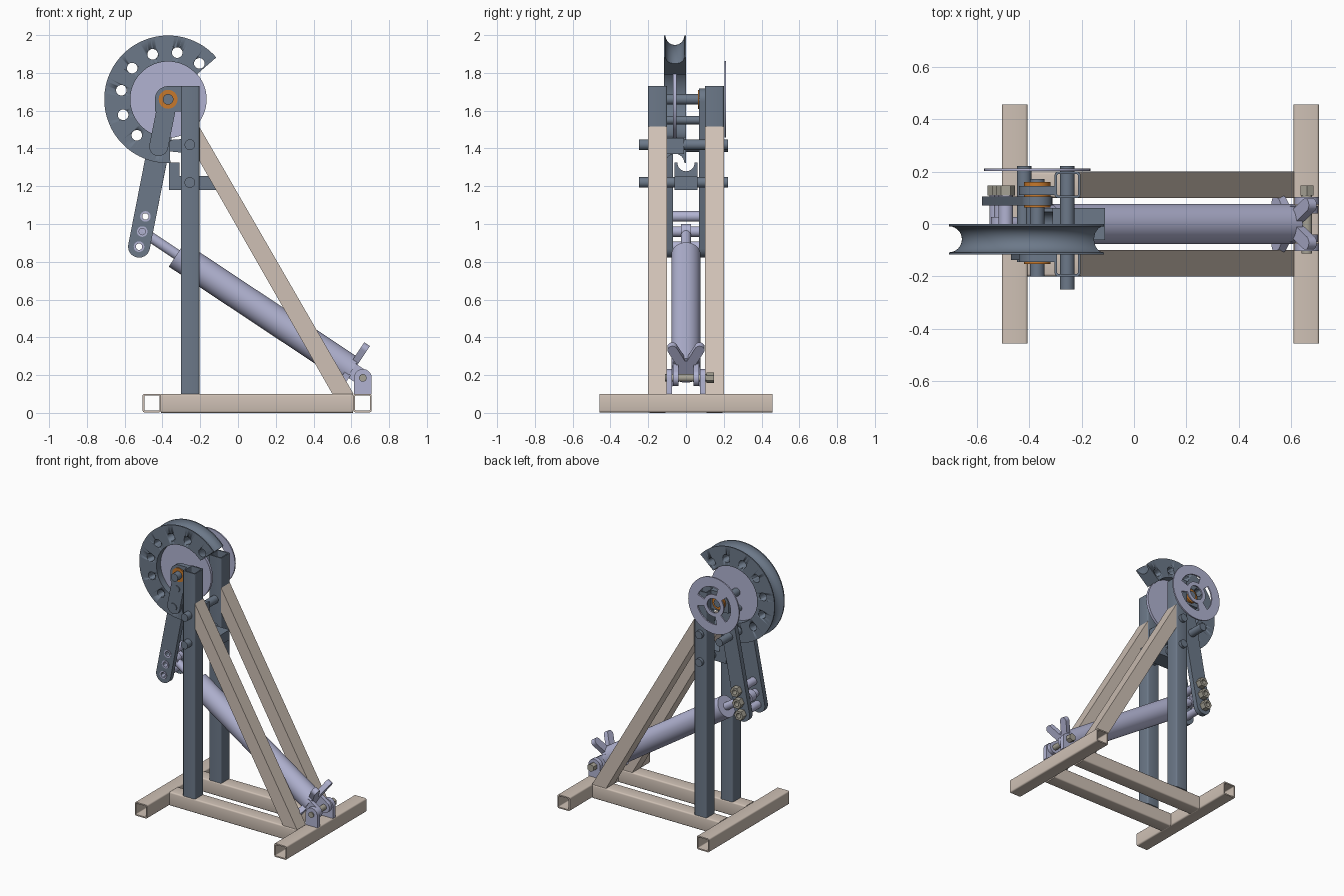
import bpy, bmesh
from math import sin, cos, pi, radians, atan2
from mathutils import Matrix, Vector

cube = bpy.data.objects.get("Cube")
if cube:
    bpy.data.objects.remove(cube)


def material(name, rgb):
    m = bpy.data.materials.new(name)
    m.use_nodes = True
    m.diffuse_color = (*rgb, 1)
    m.node_tree.nodes["Principled BSDF"].inputs["Base Color"].default_value = (*rgb, 1)
    return m


BEIGE = material("beige paint", (0.62, 0.53, 0.46))
BLUE = material("blue grey paint", (0.15, 0.19, 0.25))
LILAC = material("lilac metal", (0.44, 0.45, 0.64))
ORANGE = material("orange bronze", (0.57, 0.19, 0.025))
STEEL = material("warm steel", (0.38, 0.36, 0.30))


# ---- outline helpers ----
def arc(c, r, a0, a1, n):
    return [(c[0] + r * cos(radians(a0 + (a1 - a0) * i / n)),
             c[1] + r * sin(radians(a0 + (a1 - a0) * i / n))) for i in range(n + 1)]


def circle(c, r, n=32):
    return arc(c, r, 0, 360, n)[:-1]


def rect(x0, x1, y0, y1, r=0.0):
    if not r:
        return [(x0, y0), (x1, y0), (x1, y1), (x0, y1)]
    corners = [(x1 - r, y1 - r), (x0 + r, y1 - r), (x0 + r, y0 + r), (x1 - r, y0 + r)]
    return [p for i, c in enumerate(corners) for p in arc(c, r, 90 * i, 90 * i + 90, 3)]


def capsule(p, q, r):
    a = atan2(q[1] - p[1], q[0] - p[0]) * 180 / pi
    return arc(q, r, a - 90, a + 90, 14) + arc(p, r, a + 90, a + 270, 14)


def square_tube(x0, x1, y0, y1, wall=0.009):
    return [rect(x0, x1, y0, y1, 0.01),
            rect(x0 + wall, x1 - wall, y0 + wall, y1 - wall, 0.006)]


# ---- solid helpers ----
def finish(name, bm, mat):
    bmesh.ops.remove_doubles(bm, verts=bm.verts, dist=1e-5)
    bmesh.ops.recalc_face_normals(bm, faces=bm.faces)
    me = bpy.data.meshes.new(name)
    bm.to_mesh(me)
    bm.free()
    me.materials.clear()
    me.materials.append(mat)
    ob = bpy.data.objects.new(name, me)
    bpy.context.collection.objects.link(ob)
    bpy.ops.object.select_all(action='DESELECT')
    ob.select_set(True)
    bpy.context.view_layer.objects.active = ob
    bpy.ops.object.shade_smooth_by_angle(angle=radians(32))
    return ob


def frame(u, v, w):
    return Matrix((u, v, w)).transposed().to_4x4()


AXES = {'X': frame((0, 1, 0), (0, 0, 1), (1, 0, 0)),
        'Y': frame((1, 0, 0), (0, 0, 1), (0, -1, 0)),
        'Z': Matrix.Identity(4)}


def extrude(name, loops, a, b, mat, axis='Y', matrix=None):
    """Fill the loops (inner ones become holes) and extrude from a to b."""
    cu = bpy.data.curves.new(name, 'CURVE')
    cu.dimensions, cu.fill_mode, cu.extrude = '2D', 'BOTH', abs(b - a) / 2
    for loop in loops:
        s = cu.splines.new('POLY')
        s.points.add(len(loop) - 1)
        for pt, (x, y) in zip(s.points, loop):
            pt.co = (x, y, 0, 1)
        s.use_cyclic_u = True
    tmp = bpy.data.objects.new("tmp", cu)
    me = bpy.data.meshes.new_from_object(tmp)
    bm = bmesh.new()
    bm.from_mesh(me)
    bpy.data.objects.remove(tmp)
    bpy.data.meshes.remove(me)
    mid = (a + b) / 2 * (-1 if axis == 'Y' and matrix is None else 1)
    bm.transform((matrix or AXES[axis]) @ Matrix.Translation((0, 0, mid)))
    return finish(name, bm, mat)


def rod(name, p, q, r, mat, n=32):
    p, q = Vector(p), Vector(q)
    bm = bmesh.new()
    bmesh.ops.create_cone(bm, cap_ends=True, segments=n, radius1=r, radius2=r, depth=(q - p).length)
    bm.transform(Matrix.Translation((p + q) / 2) @ (q - p).to_track_quat('Z', 'Y').to_matrix().to_4x4())
    return finish(name, bm, mat)


def pin(name, c, y0, y1, r, mat, n=32):
    return rod(name, (c[0], y0, c[1]), (c[0], y1, c[1]), r, mat, n)


HUB = (-0.37, 1.66)
LINK = (-0.42, 1.41)
HOLES = [(-0.49, 1.04), (-0.507, 0.96), (-0.524, 0.88)]

# ---- base and frame ----
for name, x in (("left", 0.61), ("right", -0.505)):
    extrude(name + "_foot_tube", square_tube(x, x + 0.098, 0.003, 0.101), -0.457, 0.457, BEIGE)

for name, s in (("back", 1), ("front", -1)):
    y0, y1 = sorted((0.1 * s, 0.2 * s))
    extrude(name + "_base_rail", square_tube(y0, y1, 0.0, 0.1), -0.407, 0.61, BEIGE, 'X')
    extrude(name + "_post", square_tube(-0.303, -0.205, y0, y1), 0.1, 1.73, BLUE, 'Z')
    extrude(name + "_brace", [[(-0.205, 1.515), (-0.205, 1.335), (0.5, 0.1), (0.612, 0.1)]], y0, y1, BEIGE)
    # bearing lug beside the post
    lug = arc(HUB, 0.07, 90, 180, 10) + [(-0.44, 1.595), (-0.303, 1.595), (-0.303, 1.73)]
    ya, yb = sorted((0.11 * s, 0.145 * s))
    extrude(name + "_bearing_lug", [lug, circle(HUB, 0.035)], ya, yb, BLUE)
    ya, yb = (0.064, 0.16) if s > 0 else (-0.152, -0.12)
    extrude(name + "_bearing", [circle(HUB, 0.05), circle(HUB, 0.028)], ya, yb, ORANGE)
    # swinging arm plate
    top = HUB if s > 0 else LINK
    ya, yb = sorted((0.07 * s, 0.105 * s))
    extrude(name + "_arm", [capsule(top, HOLES[2], 0.058)] + [circle(c, 0.017, 20) for c in HOLES],
            ya, yb, BLUE)

extrude("front_upper_link", [capsule(HUB, LINK, 0.05)], -0.138, -0.112, BLUE)

# ---- grooved sector wheel ----
profile = ([(0.2, -0.117), (0.338, -0.117)]
           + [(0.338 - 0.05 * sin(t * pi / 12), -0.0585 - 0.05 * cos(t * pi / 12)) for t in range(13)]
           + [(0.338, 0.0), (0.2, 0.0)])
bm = bmesh.new()
STEPS = 64
rings = []
for i in range(STEPS + 1):
    a = radians(41 + 231 * i / STEPS)
    rings.append([bm.verts.new((HUB[0] + r * cos(a), y, HUB[1] + r * sin(a))) for r, y in profile])
for r0, r1 in zip(rings, rings[1:]):
    for j in range(len(profile)):
        k = (j + 1) % len(profile)
        bm.faces.new((r0[j], r0[k], r1[k], r1[j]))
bm.faces.new(rings[0])
bm.faces.new(rings[-1])
wheel = finish("sector_wheel", bm, BLUE)
for i in range(8):
    c = arc(HUB, 0.252, 49 + 30 * i, 0, 1)[0]
    cutter = pin("hole_cutter", c, -0.2, 0.1, 0.028, BLUE, 24)
    cutter.hide_render = True
    mod = wheel.modifiers.new("hole", 'BOOLEAN')
    mod.operation, mod.solver, mod.object = 'DIFFERENCE', 'EXACT', cutter
    bpy.context.view_layer.objects.active = wheel
    bpy.ops.object.modifier_apply(modifier="hole")
    bpy.data.objects.remove(cutter)

pin("wheel_web", HUB, -0.07, -0.05, 0.204, LILAC, 64)

# ---- dial plate at the back ----
slots = [arc(HUB, 0.135, a, a + 85, 14) + arc(HUB, 0.08, a + 85, a, 14) for a in (20, 140, 260)]
extrude("dial_plate", [circle(HUB, 0.203, 64), circle(HUB, 0.052)] + slots, 0.203, 0.213, LILAC)

# ---- shaft and cross pins ----
pin("main_shaft", HUB, -0.2, 0.172, 0.028, BLUE)
pin("stop_pin", (-0.39, 1.55), -0.145, 0.1, 0.022, BLUE)
pin("link_pin", LINK, -0.145, 0.222, 0.028, BLUE)
for name, z in (("upper", 1.42), ("lower", 1.22)):
    pin(name + "_cross_pin", (-0.255, z), -0.25, 0.222, 0.028, BLUE)

# ---- stop block and cable guide ----
extrude("stop_block", [[(-0.37, 1.385), (-0.22, 1.37), (-0.22, 1.455), (-0.36, 1.445)]], -0.1, -0.01, BLUE)
extrude("guide_bar", [rect(-0.062, 0.062, 1.18, 1.253)], -0.365, -0.11, BLUE, 'X')
cradle = [(-0.062, 1.18), (0.062, 1.18), (0.062, 1.325)] + arc((0, 1.325), 0.046, 0, -180, 14) + [(-0.062, 1.325)]
extrude("guide_cradle", [cradle], -0.365, -0.31, BLUE, 'X')

# ---- arm spacers and nuts ----
for i, c in enumerate(HOLES):
    extrude(f"spacer_{i + 1}", [circle(c, 0.028), circle(c, 0.017, 20)], -0.108, 0.108, LILAC)
    extrude(f"arm_nut_{i + 1}", [circle(c, 0.036, 6), circle(c, 0.017, 20)], 0.108, 0.148, STEEL)

# ---- cylinder strut ----
EYE, FOOT = Vector((-0.507, 0, 0.96)), Vector((0.661, 0, 0.185))
axis = (FOOT - EYE).normalized()
up = Vector((-axis.z, 0, axis.x))
length = (FOOT - EYE).length
rod("strut_rod", EYE, EYE + axis * 0.3, 0.027, LILAC)
pin("strut_eye", HOLES[1], -0.026, 0.026, 0.04, LILAC)
rod("strut_cylinder", EYE + axis * 0.22, EYE + axis * (length - 0.07), 0.077, LILAC, 48)

# ---- four-armed end plate ----
plate = Matrix.Translation(FOOT - axis * 0.08) @ frame((0, 1, 0), up, axis)
extrude("end_plate", [circle((0, 0), 0.065)], -0.018, 0.018, LILAC, matrix=plate)
for tag, s in (("back", 1), ("front", -1)):
    extrude(tag + "_upper_lobe", [capsule((0, 0), (0.072 * s, 0.135), 0.026)], -0.018, 0.018, LILAC, matrix=plate)
    extrude(tag + "_lower_lobe", [capsule((0, 0), (0.082 * s, -0.07), 0.026)], -0.018, 0.018, LILAC, matrix=plate)
    # ear on the strut and bracket on the foot
    ya, yb = sorted((0.04 * s, 0.068 * s))
    ear = FOOT - axis * 0.08
    extrude(tag + "_strut_ear", [capsule((ear.x, ear.z), (FOOT.x, FOOT.z), 0.042)], ya, yb, LILAC)
    ya, yb = sorted((0.074 * s, 0.104 * s))
    bracket = arc((0.661, 0.185), 0.047, 0, 180, 16) + [(0.614, 0.1), (0.708, 0.1)]
    extrude(tag + "_foot_bracket", [bracket], ya, yb, LILAC)

pin("foot_bolt", (0.661, 0.185), -0.112, 0.118, 0.02, STEEL)
pin("foot_nut", (0.661, 0.185), 0.108, 0.147, 0.028, STEEL, 6)
